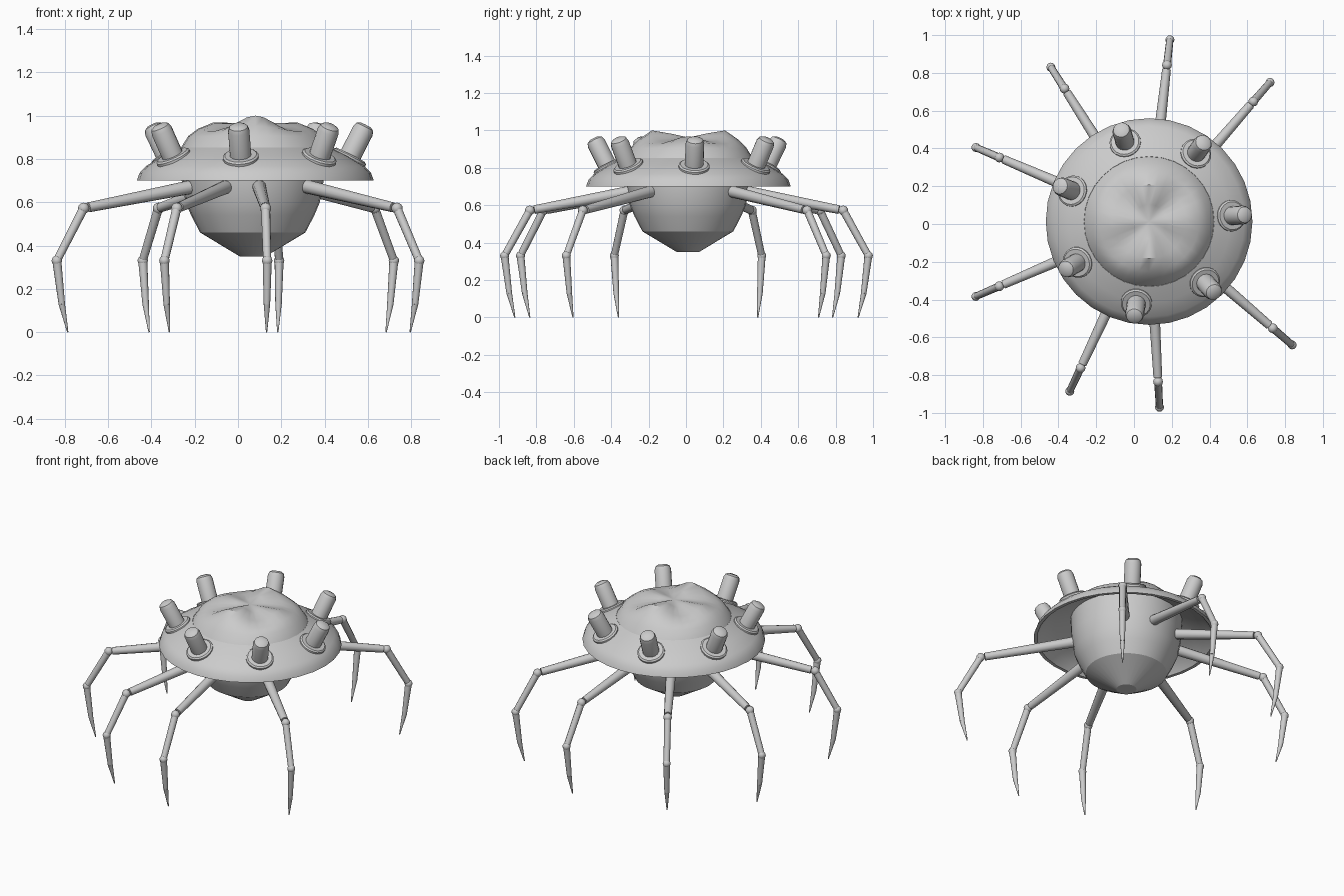
import bpy, bmesh, math
from math import sin, cos, pi, radians
from mathutils import Vector, Matrix

if "Cube" in bpy.data.objects:
    bpy.data.objects.remove(bpy.data.objects["Cube"])

CX, CY = 0.08, 0.013   # axis of the saucer


def finish(name, bm, angle=35):
    bmesh.ops.recalc_face_normals(bm, faces=bm.faces)
    me = bpy.data.meshes.new(name)
    bm.to_mesh(me)
    bm.free()
    ob = bpy.data.objects.new(name, me)
    bpy.context.collection.objects.link(ob)
    bpy.ops.object.select_all(action='DESELECT')
    ob.select_set(True)
    bpy.context.view_layer.objects.active = ob
    bpy.ops.object.shade_smooth_by_angle(angle=radians(angle))
    return ob


def lathe(bm, profile, n, mat=Matrix(), closed=False, height=None):
    """Spin an (r, z) profile about z, with poles where r is 0 and flat caps otherwise."""
    rings = []
    for i, (r, z) in enumerate(profile):
        if r == 0:
            rings.append([bm.verts.new(mat @ Vector((0, 0, z)))] * n)
            continue
        ring = []
        for k in range(n):
            a = 2 * pi * k / n
            dz = height(i, a) if height else 0
            ring.append(bm.verts.new(mat @ Vector((r * cos(a), r * sin(a), z + dz))))
        rings.append(ring)
    pairs = list(zip(rings, rings[1:])) + ([(rings[-1], rings[0])] if closed else [])
    for a, b in pairs:
        for k in range(n):
            j = (k + 1) % n
            bm.faces.new(list(dict.fromkeys((a[k], a[j], b[j], b[k]))))
    if not closed:
        for ring in (rings[0], rings[-1]):
            if ring[0] is not ring[1]:
                bm.faces.new(ring)


def limb(bm, p, q, r1, r2, n=12):
    """Tapered rod from p to q."""
    d = q - p
    m = Matrix.Translation(p) @ d.to_track_quat('Z', 'Y').to_matrix().to_4x4()
    lathe(bm, [(r1, 0), (r2, d.length)], n, m)


axis = Matrix.Translation((CX, CY, 0))

# Saucer shell with a hollow underside
bm = bmesh.new()
lathe(bm, [(0.547, 0.70), (0.535, 0.735), (0.505, 0.767), (0.43, 0.813), (0.345, 0.853),
           (0.32, 0.83), (0.42, 0.785), (0.49, 0.745), (0.527, 0.70)], 32, axis, closed=True)
finish("saucer_shell", bm)


# Lumpy dome: two high lobes along y, two low ones along x
def lobes(i, a):
    return (0.022 * cos(4 * a) - 0.016 * cos(2 * a)) * (0, 0.05, 0.4, 1, 0.5)[i]


bm = bmesh.new()
lathe(bm, [(0.345, 0.85), (0.31, 0.905), (0.265, 0.937), (0.195, 0.962), (0.09, 0.963), (0, 0.962)],
      32, axis, height=lobes)
finish("dome", bm)

# Lower hull
bm = bmesh.new()
lathe(bm, [(0.06, 0.35), (0.243, 0.46), (0.285, 0.54), (0.31, 0.60), (0.328, 0.70), (0.335, 0.84)],
      32, Matrix.Translation((0.068, 0.01, 0)))
finish("lower_hull", bm, 25)

# Ring of seven rounded tubes with collars, tilted outward
for k in range(7):
    a = radians(4) + 2 * pi * k / 7
    m = (axis @ Matrix.Rotation(a, 4, 'Z') @ Matrix.Translation((0.432, 0, 0.80))
         @ Matrix.Rotation(radians(27), 4, 'Y'))
    bm = bmesh.new()
    lathe(bm, [(0.05, -0.02), (0.05, 0.145), (0.043, 0.166), (0.026, 0.176)], 16, m)
    finish(f"tube_{k + 1}", bm)
    bm = bmesh.new()
    lathe(bm, [(0.083, -0.015), (0.083, 0.014), (0.074, 0.021)], 20, m)
    finish(f"tube_collar_{k + 1}", bm)

# Eight jointed legs, placed by their ankles
ankles = [(0.19, 0.975), (0.72, 0.75), (0.837, -0.64), (0.135, -0.97),
          (-0.34, -0.885), (-0.837, -0.383), (-0.837, 0.405), (-0.44, 0.83)]
for k, (x, y) in enumerate(ankles):
    out = Vector((x - CX, y - CY, 0))
    R = out.length
    out.normalize()

    def at(r, z):
        return Vector((CX, CY, z)) + out * r

    root, knee, ankle = at(0.26, 0.682), at(R - 0.135, 0.572), at(R, 0.33)
    bm = bmesh.new()
    limb(bm, root, root.lerp(knee, 0.96), 0.033, 0.023)
    limb(bm, knee, ankle, 0.021, 0.019)
    limb(bm, ankle, at(R - 0.025, 0.13), 0.021, 0.015)
    limb(bm, at(R - 0.025, 0.13), at(R - 0.055, 0.0), 0.015, 0.003)
    for joint, r in ((knee, 0.026), (ankle, 0.024)):
        bmesh.ops.create_uvsphere(bm, u_segments=12, v_segments=8, radius=r,
                                  matrix=Matrix.Translation(joint))
    finish(f"leg_{k + 1}", bm, 40)
